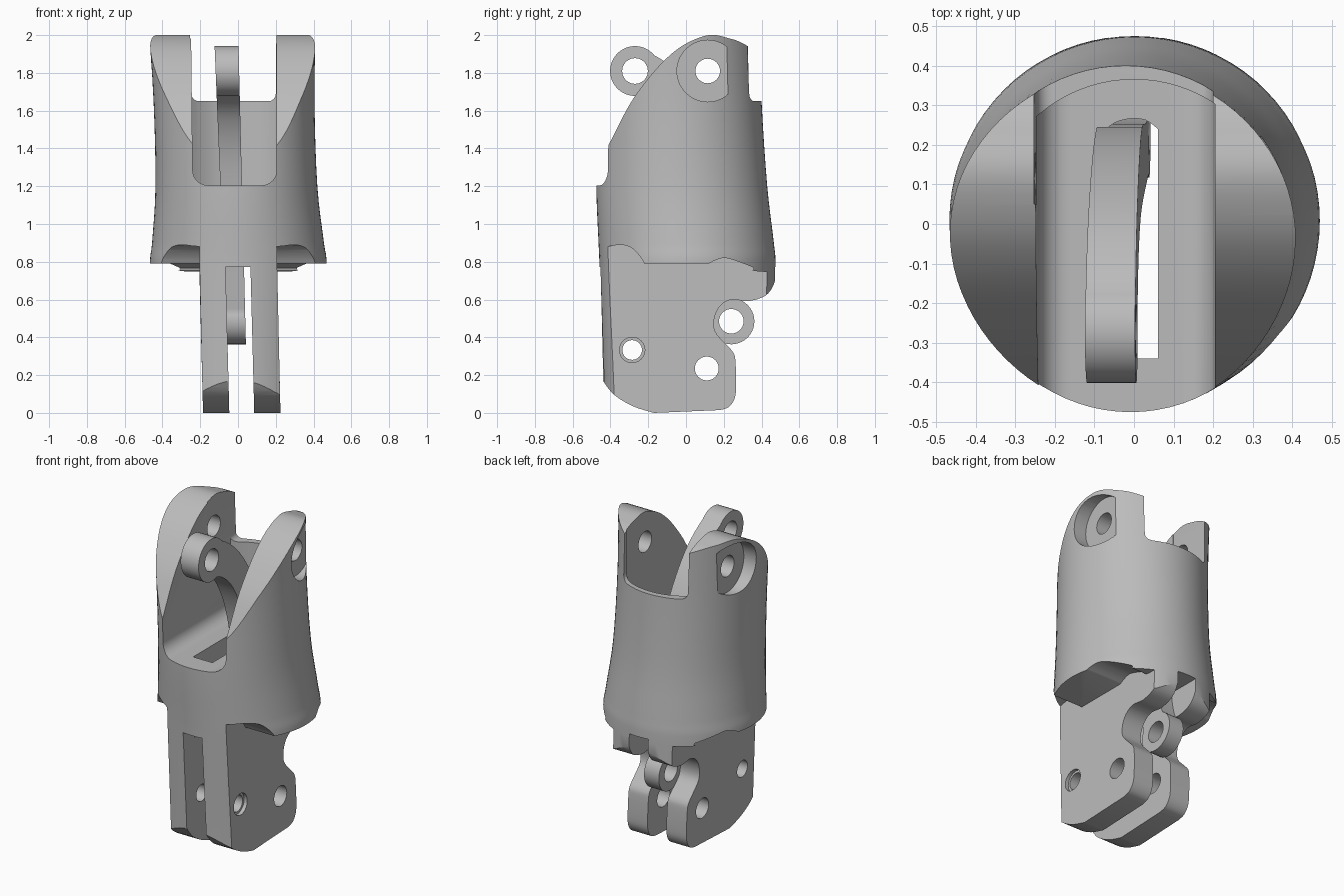
import bpy
import bmesh
from math import sin, cos, pi

cube = bpy.data.objects.get("Cube")
if cube:
    bpy.data.objects.remove(cube, do_unlink=True)

# Single plastic grey
grey = bpy.data.materials.new("plain grey")
grey.use_nodes = True
grey.diffuse_color = (0.5, 0.5, 0.5, 1)
grey.node_tree.nodes["Principled BSDF"].inputs["Base Color"].default_value = (0.5, 0.5, 0.5, 1)


def make_object(name, bm):
    bmesh.ops.recalc_face_normals(bm, faces=bm.faces)
    mesh = bpy.data.meshes.new(name)
    bm.to_mesh(mesh)
    bm.free()
    obj = bpy.data.objects.new(name, mesh)
    bpy.context.collection.objects.link(obj)
    mesh.materials.append(grey)
    return obj


def prism(name, pts, axis, a, b):
    """Extrude a 2D outline along an axis from a to b."""
    place = {"x": lambda p, t: (t, p[0], p[1]),
             "y": lambda p, t: (p[0], t, p[1]),
             "z": lambda p, t: (p[0], p[1], t)}[axis]
    bm = bmesh.new()
    low = [bm.verts.new(place(p, a)) for p in pts]
    high = [bm.verts.new(place(p, b)) for p in pts]
    bm.faces.new(low)
    bm.faces.new(high[::-1])
    n = len(pts)
    for i in range(n):
        j = (i + 1) % n
        bm.faces.new((low[i], low[j], high[j], high[i]))
    return make_object(name, bm)


def circle(u, v, r, n=40):
    return [(u + r * cos(2 * pi * i / n), v + r * sin(2 * pi * i / n)) for i in range(n)]


def spline(pts, steps=5):
    """Catmull-Rom curve through the points (any dimension)."""
    ext = [pts[0]] + pts + [pts[-1]]
    out = []
    for p0, p1, p2, p3 in zip(ext, ext[1:], ext[2:], ext[3:]):
        for s in range(steps):
            t = s / steps
            out.append(tuple(b + t * (c - a) / 2 + t * t * (2 * a - 5 * b + 4 * c - d) / 2
                             + t ** 3 * (3 * b - a - 3 * c + d) / 2
                             for a, b, c, d in zip(p0, p1, p2, p3)))
    return out + [pts[-1]]


def boolean(target, tool, operation):
    mod = target.modifiers.new("boolean", "BOOLEAN")
    mod.operation = operation
    mod.solver = "EXACT"
    mod.object = tool
    bpy.context.view_layer.update()
    deps = bpy.context.evaluated_depsgraph_get()
    mesh = bpy.data.meshes.new_from_object(target.evaluated_get(deps))
    target.modifiers.clear()
    target.data = mesh
    bpy.data.objects.remove(tool, do_unlink=True)


def lean(obj):
    """The legs drift slightly sideways towards the foot."""
    for v in obj.data.vertices:
        v.co.x += 0.026 * max(0, 0.77 - v.co.z)
    return obj


def channel(left, right, floor, r):
    """U-shaped outline open at the top with rounded lower corners."""
    arc = [pi / 2 * i / 8 for i in range(9)]
    pts = [(left + r - r * cos(a), floor + r - r * sin(a)) for a in arc]
    pts += [(right - r + r * sin(a), floor + r - r * cos(a)) for a in arc]
    return pts + [(right, 2.3), (left - 0.012, 2.3)]


# Flared outer skin: height, left, right, front, back
rings = spline([(-0.1, -0.45, 0.45, -0.437, 0.475), (0.2, -0.455, 0.455, -0.442, 0.475),
                (0.75, -0.467, 0.47, -0.457, 0.475), (0.9, -0.455, 0.455, -0.463, 0.465),
                (1.2, -0.437, 0.42, -0.475, 0.43), (1.65, -0.447, 0.405, -0.475, 0.4),
                (2.1, -0.477, 0.412, -0.478, 0.385)], 4)
bm = bmesh.new()
N = 80
loops = []
for z, l, r, f, b in rings:
    loops.append([bm.verts.new(((l + r) / 2 + (r - l) / 2 * cos(2 * pi * i / N),
                                (f + b) / 2 + (b - f) / 2 * sin(2 * pi * i / N), z))
                  for i in range(N)])
for lo, hi in zip(loops, loops[1:]):
    for i in range(N):
        j = (i + 1) % N
        bm.faces.new((lo[i], lo[j], hi[j], hi[i]))
bm.faces.new(loops[0])
bm.faces.new(loops[-1])
body = make_object("finger_body", bm)

# Side outline of the sleeve with its domed forks and arched lower rim
dome = spline([(-0.55, 1.18), (-0.42, 1.4), (-0.3, 1.63), (-0.2, 1.77), (-0.1, 1.88),
               (0, 1.955), (0.12, 2.0), (0.22, 1.985), (0.33, 1.94), (0.6, 1.76)])
rim = spline([(0.6, 0.75), (0.37, 0.75), (0.355, 0.77), (0.25, 0.81), (0.2, 0.82), (0.16, 0.81),
              (0.12, 0.79)], 3)
arch = spline([(-0.22, 0.79), (-0.245, 0.83), (-0.29, 0.875), (-0.35, 0.89), (-0.42, 0.88),
               (-0.55, 0.875)], 3)
outline = prism("sleeve_outline", dome + rim + arch, "x", -0.7, 0.7)

# Side outline of the hinge legs with the rear lip
heel = spline([(-0.44, 0.17), (-0.38, 0.095), (-0.28, 0.035), (-0.17, 0)], 4)
toe = spline([(0.18, 0.015), (0.225, 0.03), (0.255, 0.07), (0.265, 0.13), (0.262, 0.27),
              (0.25, 0.32), (0.21, 0.365), (0.155, 0.43), (0.15, 0.5), (0.18, 0.565),
              (0.24, 0.6), (0.33, 0.592), (0.42, 0.62), (0.465, 0.68), (0.48, 0.75)], 4)
leg_pts = [(-0.6, 1.0), (-0.6, 0.77), (-0.6, 0.3)] + heel + toe + [(0.6, 0.77), (0.6, 1.0)]
legs = lean(prism("legs_outline", leg_pts, "x", -0.205, 0.205))
boolean(outline, legs, "UNION")
boolean(body, outline, "INTERSECT")

# Front pocket with a curved rear wall
plan = [(0.37 * cos(a), 0.37 * sin(a) - 0.005) for a in [pi * i / 40 for i in range(41)]]
pocket = prism("pocket", plan + [(-0.37, -0.8), (0.37, -0.8)], "z", 1.1, 2.25)
boolean(pocket, prism("pocket_front", channel(-0.24, 0.205, 1.205, 0.08), "y", -1, 1), "INTERSECT")
boolean(body, pocket, "DIFFERENCE")

# Rear notch, link shaft and the gap between the legs
boolean(body, prism("notch", channel(-0.247, 0.2, 1.65, 0.04), "y", 0.05, 1), "DIFFERENCE")
shaft = spline([(0.06, 0.24), (0.03, 0.262), (-0.01, 0.266), (-0.05, 0.255), (-0.075, 0.235)], 3)
shaft += [(-0.075, -0.34), (0.06, -0.34)]
boolean(body, prism("shaft", shaft, "z", 0.7, 1.4), "DIFFERENCE")
gap = lean(prism("gap", [(-0.7, -0.2), (0.7, -0.2), (0.7, 0.773), (-0.7, 0.773)],
                 "x", -0.066, 0.066))
boolean(body, gap, "DIFFERENCE")

# Pin holes and the flat seats around them: outline circle, from x, to x
for u, v, r, a, b in [(0.115, 1.81, 0.065, -1, 1), (0.115, 1.81, 0.163, 0.32, 1),
                      (0.115, 1.81, 0.163, -1, -0.37), (0.11, 0.235, 0.063, -1, 1),
                      (-0.285, 0.333, 0.052, -1, 1), (-0.285, 0.333, 0.067, 0.195, 1)]:
    boolean(body, prism("pin", circle(u, v, r), "x", a, b), "DIFFERENCE")

# Connecting link with an eye at each end
front_edge = spline([(-0.33, 1.75), (-0.27, 1.7), (-0.18, 1.67), (-0.08, 1.58), (0, 1.42),
                     (0.05, 1.2), (0.1, 0.8), (0.13, 0.5)], 4)
back_edge = spline([(0.34, 0.5), (0.26, 0.72), (0.245, 1.2), (0.16, 1.5), (0.0, 1.76),
                    (-0.18, 1.9), (-0.3, 1.91)], 4)
link = prism("connecting_link", front_edge + back_edge, "x", -0.055, 0.055)
eyes = [(-0.27, 1.81, 0.132, 0.068), (0.24, 0.485, 0.122, 0.065)]
for u, v, r, hole in eyes:
    boolean(link, prism("eye", circle(u, v, r), "x", -0.055, 0.055), "UNION")
for u, v, r, hole in eyes:
    boolean(link, prism("eye_hole", circle(u, v, hole), "x", -1, 1), "DIFFERENCE")
for v in link.data.vertices:
    z = v.co.z
    v.co.x = v.co.x * (0.86 + 0.15 * z) - 0.013 - 0.033 * (z - 0.5)

# Smooth curved walls, crisp edges
for obj in (body, link):
    bpy.ops.object.select_all(action="DESELECT")
    obj.select_set(True)
    bpy.context.view_layer.objects.active = obj
    bpy.ops.object.shade_smooth_by_angle(angle=0.5)
